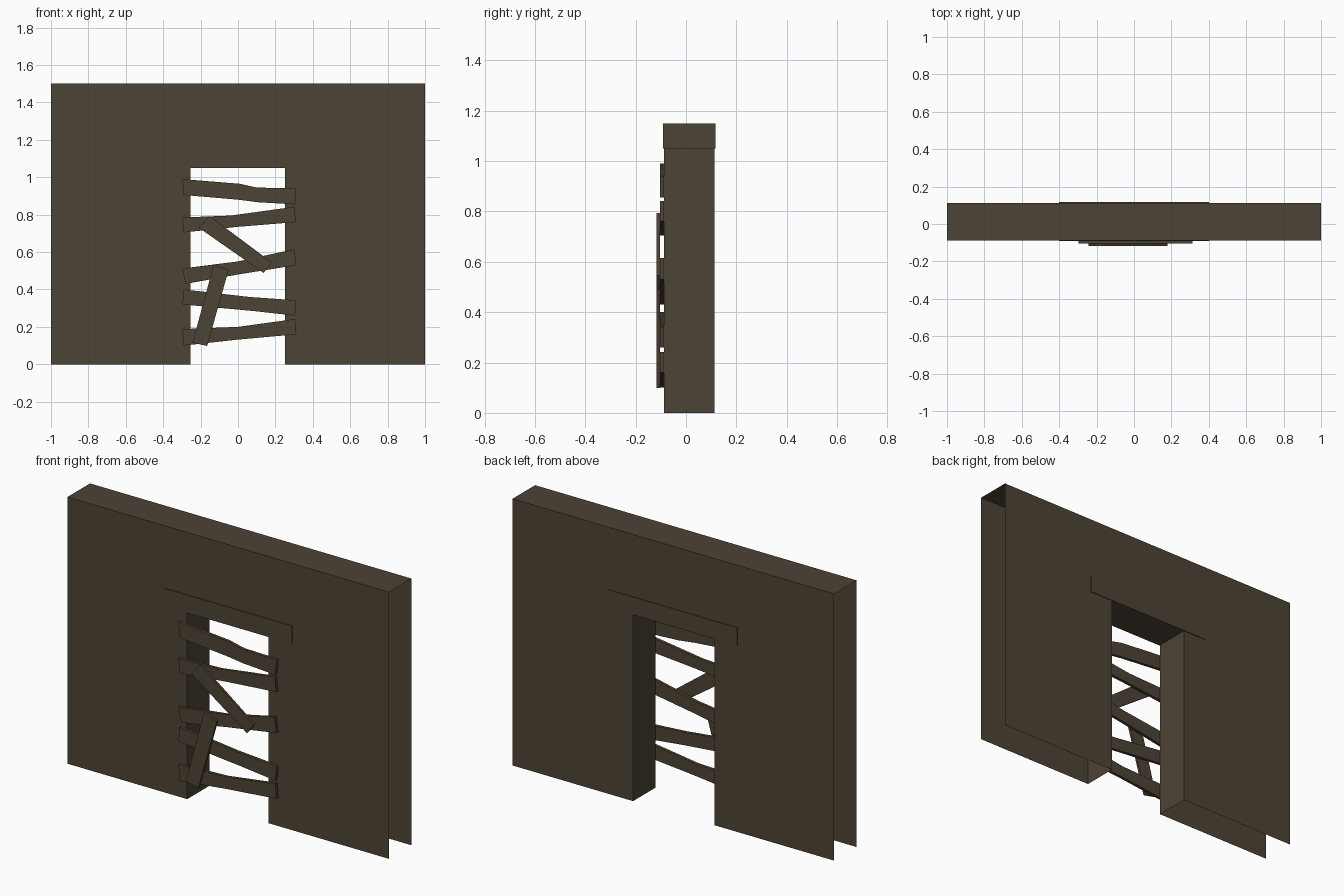
import bpy, bmesh

if "Cube" in bpy.data.objects:
    bpy.data.objects.remove(bpy.data.objects["Cube"])

wood = bpy.data.materials.new("dark brown")
wood.diffuse_color = (0.073, 0.056, 0.036, 1)
wood.use_nodes = True
wood.node_tree.nodes["Principled BSDF"].inputs["Base Color"].default_value = wood.diffuse_color


def slab(name, outline, y0, y1, open_sides=()):
    """Outline in x,z (counter-clockwise from the front) given depth y0..y1."""
    bm = bmesh.new()
    front = [bm.verts.new((x, y0, z)) for x, z in outline]
    back = [bm.verts.new((x, y1, z)) for x, z in outline]
    bm.faces.new(front)
    bm.faces.new(back[::-1])
    n = len(outline)
    for i in range(n):
        if i not in open_sides:
            j = (i + 1) % n
            bm.faces.new((front[j], front[i], back[i], back[j]))
    me = bpy.data.meshes.new(name)
    bm.to_mesh(me)
    bm.free()
    me.materials.append(wood)
    ob = bpy.data.objects.new(name, me)
    bpy.context.collection.objects.link(ob)
    return ob


# wall with doorway: ends and bottom left open, lintel closes the doorway head
slab("wall", [(-1, 0), (-.255, 0), (-.255, 1.05), (.25, 1.05),
              (.25, 0), (1, 0), (1, 1.5), (-1, 1.5)],
     -.087, .113, open_sides=(0, 2, 4, 5, 7))

# lintel
slab("lintel", [(-.4, 1.05), (.4, 1.05), (.4, 1.15), (-.4, 1.15)], -.092, .117)

# slightly crooked boards nailed across the doorway
boards = [
    [(-.29, .905), (0, .88), (.11, .866), (.305, .855), (.312, .94), (.10, .945), (.01, .965), (-.298, .99)],
    [(-.29, .705), (0, .735), (.31, .76), (.302, .842), (-.04, .795), (-.298, .785)],
    [(-.28, .43), (0, .48), (.312, .53), (.30, .615), (0, .55), (-.298, .512)],
    [(-.298, .32), (.08, .285), (.305, .26), (.312, .342), (.06, .36), (-.29, .40)],
    [(-.29, .10), (0, .132), (.312, .16), (.305, .242), (0, .20), (-.298, .188)],
]
for i, b in enumerate(boards):
    slab(f"cross_board_{i + 1}", b, -.104, -.087)

# diagonal boards on top
slab("upper_diagonal_board", [(-.21, .73), (.137, .488), (.18, .545), (-.152, .793)], -.117, -.104)
slab("lower_diagonal_board", [(-.243, .115), (-.165, .098), (-.05, .505), (-.13, .532)], -.117, -.104)
